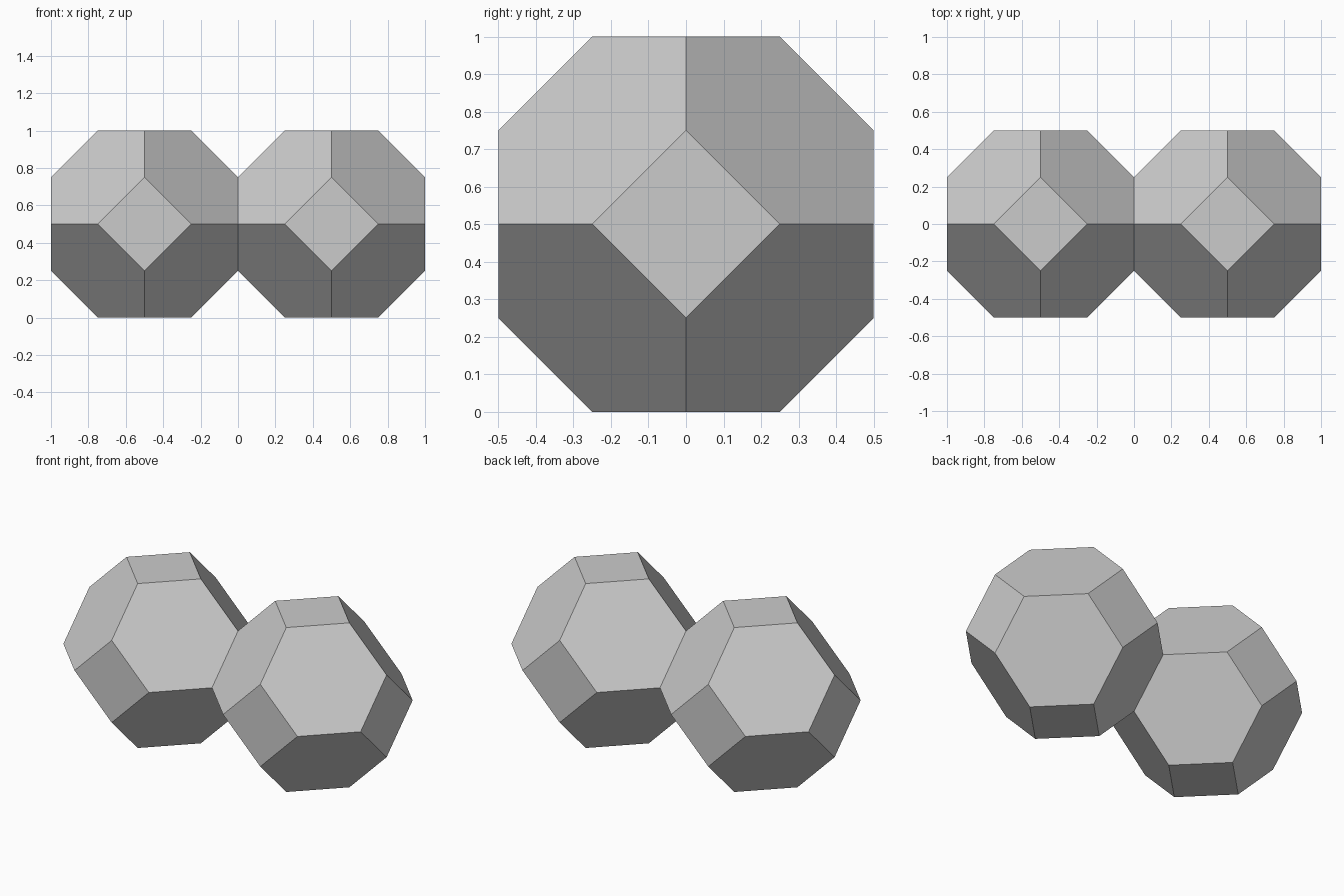
import bpy
import bmesh
import math

cube = bpy.data.objects.get("Cube")
if cube:
    bpy.data.objects.remove(cube, do_unlink=True)

# Single plain grey material
grey = bpy.data.materials.new("plain_grey")
grey.use_nodes = True
colour = (0.6, 0.6, 0.6, 1.0)
grey.diffuse_color = colour
grey.node_tree.nodes["Principled BSDF"].inputs["Base Color"].default_value = colour


def truncated_octahedron(name, centre):
    """Solid with six square and eight hexagonal faces, one unit across."""
    bm = bmesh.new()
    # Corners: every ordering of (0, +-0.25, +-0.5)
    for axis in range(3):
        for near, far in ((0.25, 0.5), (0.5, 0.25)):
            for s in (-1, 1):
                for t in (-1, 1):
                    corner = [0.0, 0.0, 0.0]
                    corner[(axis + 1) % 3] = s * near
                    corner[(axis + 2) % 3] = t * far
                    bm.verts.new(corner)
    bmesh.ops.convex_hull(bm, input=bm.verts[:])
    # Merge the hull triangles into flat squares and hexagons
    bmesh.ops.dissolve_limit(bm, angle_limit=math.radians(1),
                             verts=bm.verts[:], edges=bm.edges[:])
    bmesh.ops.recalc_face_normals(bm, faces=bm.faces[:])
    mesh = bpy.data.meshes.new(name)
    bm.to_mesh(mesh)
    bm.free()
    mesh.materials.append(grey)
    solid = bpy.data.objects.new(name, mesh)
    solid.location = centre
    bpy.context.collection.objects.link(solid)


# Two solids side by side, sharing one square face
truncated_octahedron("left_truncated_octahedron", (0.5, 0, 0.5))
truncated_octahedron("right_truncated_octahedron", (-0.5, 0, 0.5))
